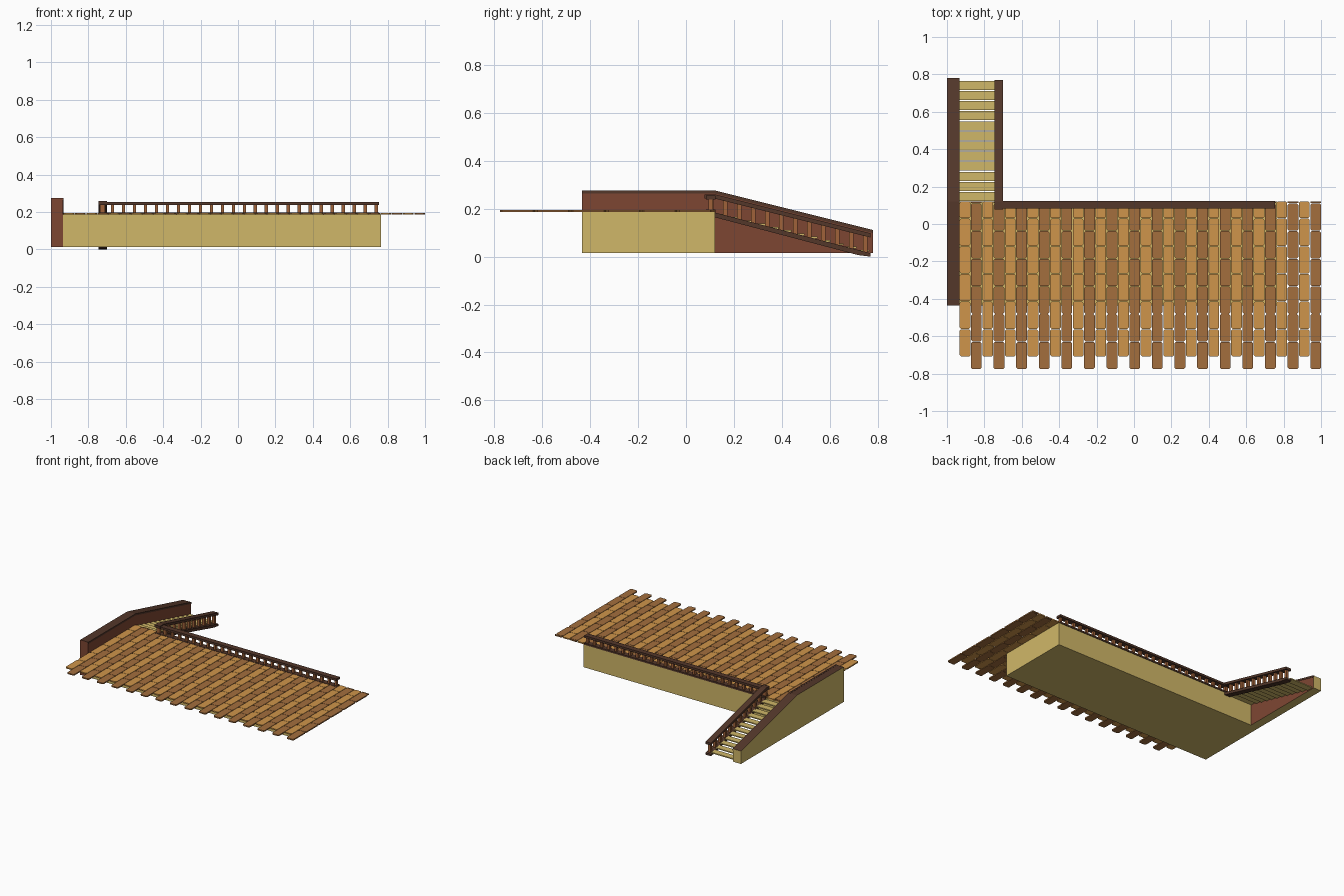
import bpy, bmesh
from mathutils import Vector

if "Cube" in bpy.data.objects:
    bpy.data.objects.remove(bpy.data.objects["Cube"])


def mat(name, r, g, b):
    m = bpy.data.materials.new(name)
    m.diffuse_color = tuple((c / 255) ** 2.2 for c in (r, g, b)) + (1,)
    m.use_nodes = True
    m.node_tree.nodes["Principled BSDF"].inputs["Base Color"].default_value = m.diffuse_color
    return m


SAND = mat("sandstone", 207, 182, 104)
RED = mat("red_brown", 125, 72, 54)
DARK = mat("dark_wood", 84, 58, 46)
POST = mat("post_wood", 158, 98, 60)
LIGHT = mat("light_plank", 206, 148, 76)
BROWN = mat("brown_plank", 162, 110, 64)


def finish(name, bm, *mats):
    bmesh.ops.recalc_face_normals(bm, faces=bm.faces)
    me = bpy.data.meshes.new(name)
    bm.to_mesh(me)
    bm.free()
    for m in mats:
        me.materials.append(m)
    ob = bpy.data.objects.new(name, me)
    bpy.context.collection.objects.link(ob)
    return ob


def prism(bm, points, offset):
    """Extrude a polygon by an offset vector."""
    off = Vector(offset)
    a = [bm.verts.new(p) for p in points]
    b = [bm.verts.new(Vector(p) + off) for p in points]
    bm.faces.new(a)
    bm.faces.new(b[::-1])
    for i in range(len(a)):
        j = (i + 1) % len(a)
        bm.faces.new((a[i], b[i], b[j], a[j]))


def box(bm, x0, x1, y0, y1, z0, z1):
    prism(bm, [(x0, y0, z0), (x1, y0, z0), (x1, y1, z0), (x0, y1, z0)], (0, 0, z1 - z0))


def side_prism(bm, profile, x0, x1):
    """Extrude a (y, z) profile along x."""
    prism(bm, [(x0, y, z) for y, z in profile], (x1 - x0, 0, 0))


# base block under the deck
bm = bmesh.new()
box(bm, -0.935, 0.765, -0.435, 0.12, 0.014, 0.186)
finish("deck_base", bm, SAND)

# solid side wall: sand outside, red-brown inside and front, dark top
bm = bmesh.new()
side_prism(bm, [(-0.435, 0.014), (0.78, 0.014), (0.78, 0.11), (0.12, 0.275), (-0.435, 0.275)],
           -1, -0.935)
wall = finish("side_wall", bm, SAND, RED, DARK)
for p in wall.data.polygons:
    n = p.normal
    p.material_index = 1 if n.x > 0.5 or n.y < -0.5 else 2 if n.z > 0.5 else 0

# dark trim along the wall's inner top edge
bm = bmesh.new()
side_prism(bm, [(-0.435, 0.263), (0.12, 0.263), (0.78, 0.098), (0.78, 0.111),
                (0.12, 0.276), (-0.435, 0.276)], -0.945, -0.932)
finish("wall_trim", bm, DARK)

# deck planks: alternating rows of short boards with clipped corners
PITCH, LENGTH, CLIP = 1.935 / 32, 0.148, 0.008


def plank_row(bm, x0, front):
    x1 = x0 + PITCH - 0.003
    y = front
    while y < 0.115:
        e = min(y + LENGTH, 0.122)
        a, b = y + 0.001, e - 0.001
        c = CLIP
        prism(bm, [(x0 + c, a, 0.186), (x1 - c, a, 0.186), (x1, a + c, 0.186), (x1, b - c, 0.186),
                   (x1 - c, b, 0.186), (x0 + c, b, 0.186), (x0, b - c, 0.186), (x0, a + c, 0.186)],
              (0, 0, 0.009))
        y += LENGTH


for name, start, front, m in (("light_planks", 0, -0.71, LIGHT), ("brown_planks", 1, -0.777, BROWN)):
    bm = bmesh.new()
    for i in range(start, 32, 2):
        plank_row(bm, -0.935 + i * PITCH + 0.003, front)
    finish(name, bm, m)

# deck railing
bm = bmesh.new()
box(bm, -0.745, 0.755, 0.083, 0.124, 0.238, 0.254)
box(bm, -0.745, 0.755, 0.083, 0.124, 0.185, 0.197)
finish("deck_rails", bm, DARK)
bm = bmesh.new()
for i in range(26):
    x = -0.73 + i * 1.47 / 25
    box(bm, x - 0.009, x + 0.009, 0.094, 0.113, 0.19, 0.242)
finish("deck_balusters", bm, POST)


# stair railing: sloping top and bottom rails
def slope(y, z):
    return z - 0.25 * (y - 0.12)


bm = bmesh.new()
side_prism(bm, [(0.078, 0.242), (0.12, 0.242), (0.77, slope(0.77, 0.242)),
                (0.77, slope(0.77, 0.26)), (0.12, 0.26), (0.078, 0.26)], -0.745, -0.70)
side_prism(bm, [(0.12, 0.164), (0.72, 0.006), (0.77, 0.0), (0.77, 0.014), (0.74, 0.022),
                (0.12, 0.184)], -0.745, -0.70)
finish("stair_rails", bm, DARK)
bm = bmesh.new()
for i in range(12):
    y = 0.105 + i * 0.0585
    yb = max(y, 0.12)
    box(bm, -0.733, -0.712, y - 0.009, y + 0.009, slope(yb, 0.176), slope(yb, 0.246))
finish("stair_balusters", bm, POST)

# stair treads
bm = bmesh.new()
for i in range(12):
    y0 = 0.123 + i * 0.054
    z = 0.17 - i * 0.0136
    box(bm, -0.937, -0.742, y0, y0 + 0.048, z, z + 0.008)
finish("stair_treads", bm, SAND)
